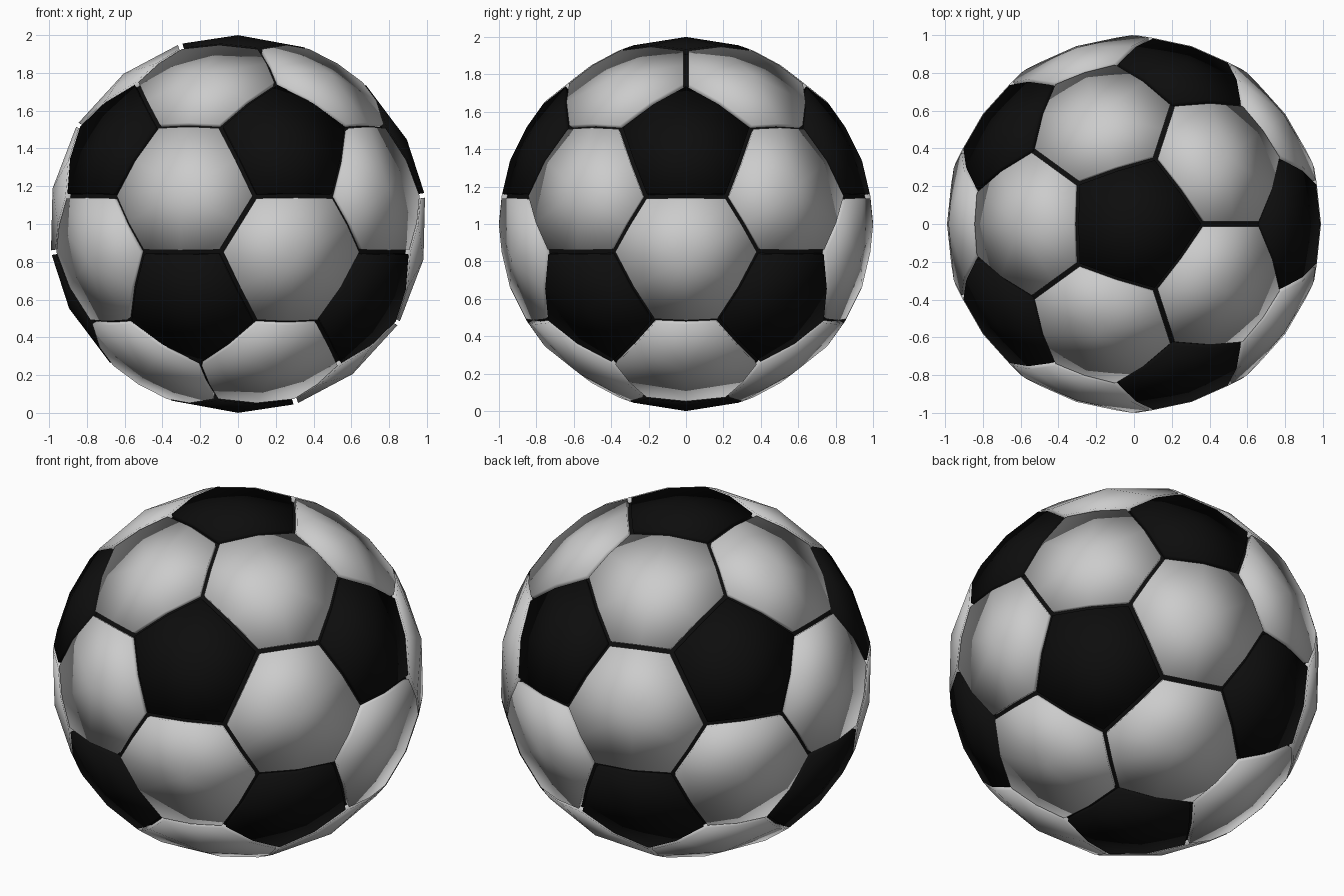
import bpy, bmesh
from math import sin, cos, atan, radians
from itertools import combinations
from mathutils import Vector

if "Cube" in bpy.data.objects:
    bpy.data.objects.remove(bpy.data.objects["Cube"])

CUT = radians(21.7)      # pentagon corner angle from its centre
GAP = 0.0125             # half width of a seam
DEPTH = 0.97             # radius of the seam floor
LIFT = Vector((0, 0, 1))

# Icosahedron directions: poles plus two staggered rings of five
el = atan(0.5)
ico = [Vector((0, 0, 1)), Vector((0, 0, -1))]
for k in range(5):
    for a, e in ((72 * k, el), (72 * k + 36, -el)):
        a = radians(a)
        ico.append(Vector((cos(e) * cos(a), cos(e) * sin(a), sin(e))))


def near(a, b):
    return a.dot(b) > 0.4


def toward(a, b):
    """Point on the sphere CUT radians from a towards b."""
    side = (b - a * a.dot(b)).normalized()
    return a * cos(CUT) + side * sin(CUT)


def add_panel(bm, floor, corners):
    """Raised, once-subdivided spherical panel plus its strip of seam floor."""
    c = sum(corners, Vector()).normalized()
    u = (corners[0] - c * c.dot(corners[0])).normalized()
    w = c.cross(u)
    corners = sorted(corners, key=lambda p: Vector((1, 0)).angle_signed(
        Vector((p.dot(u), -p.dot(w))).normalized()))
    n = len(corners)
    # Inward edge normals, then the outline with edge midpoints
    edge = [corners[i].cross(corners[(i + 1) % n]).normalized() for i in range(n)]
    if edge[0].dot(c) < 0:
        corners.reverse()
        edge = [corners[i].cross(corners[(i + 1) % n]).normalized() for i in range(n)]
    outline, inset = [], []
    for i in range(n):
        p, q = corners[i], corners[(i + 1) % n]
        m0, m1 = edge[i - 1], edge[i]
        mid = (p + q).normalized()
        outline += [p, mid]
        inset += [(p + (m0 + m1) * (GAP / (1 + m0.dot(m1)))).normalized(),
                  (mid + m1 * GAP).normalized()]
    centre = bm.verts.new(c + LIFT)
    top = [bm.verts.new(p + LIFT) for p in inset]
    low = [bm.verts.new(p * DEPTH + LIFT) for p in inset]
    f_in = [floor.verts.new(p * DEPTH + LIFT) for p in inset]
    f_out = [floor.verts.new(p * DEPTH + LIFT) for p in outline]
    for i in range(0, 2 * n, 2):
        bm.faces.new((centre, top[i - 1], top[i], top[i + 1]))
    for i in range(2 * n):
        j = (i + 1) % (2 * n)
        bm.faces.new((top[i], low[i], low[j], top[j]))
        floor.faces.new((f_in[i], f_out[i], f_out[j], f_in[j]))


def finish(name, bm, mat=None):
    bmesh.ops.remove_doubles(bm, verts=bm.verts, dist=1e-4)
    for f in bm.faces:
        f.smooth = True
    me = bpy.data.meshes.new(name)
    bm.to_mesh(me)
    bm.free()
    if mat:
        me.materials.append(mat)
    bpy.context.collection.objects.link(bpy.data.objects.new(name, me))


black = bpy.data.materials.new("black")
black.diffuse_color = (0.004, 0.004, 0.004, 1)
black.use_nodes = True
black.node_tree.nodes["Principled BSDF"].inputs["Base Color"].default_value = black.diffuse_color

pents, hexes, seams = bmesh.new(), bmesh.new(), bmesh.new()
# Twelve black pentagons around the icosahedron corners
for v in ico:
    add_panel(pents, seams, [toward(v, o) for o in ico if o is not v and near(v, o)])
# Twenty light hexagons on the icosahedron faces
for tri in combinations(ico, 3):
    if all(near(a, b) for a, b in combinations(tri, 2)):
        add_panel(hexes, seams, [toward(a, b) for a in tri for b in tri if a is not b])

finish("pentagon_panels", pents, black)
finish("hexagon_panels", hexes)
finish("seams", seams, black)
